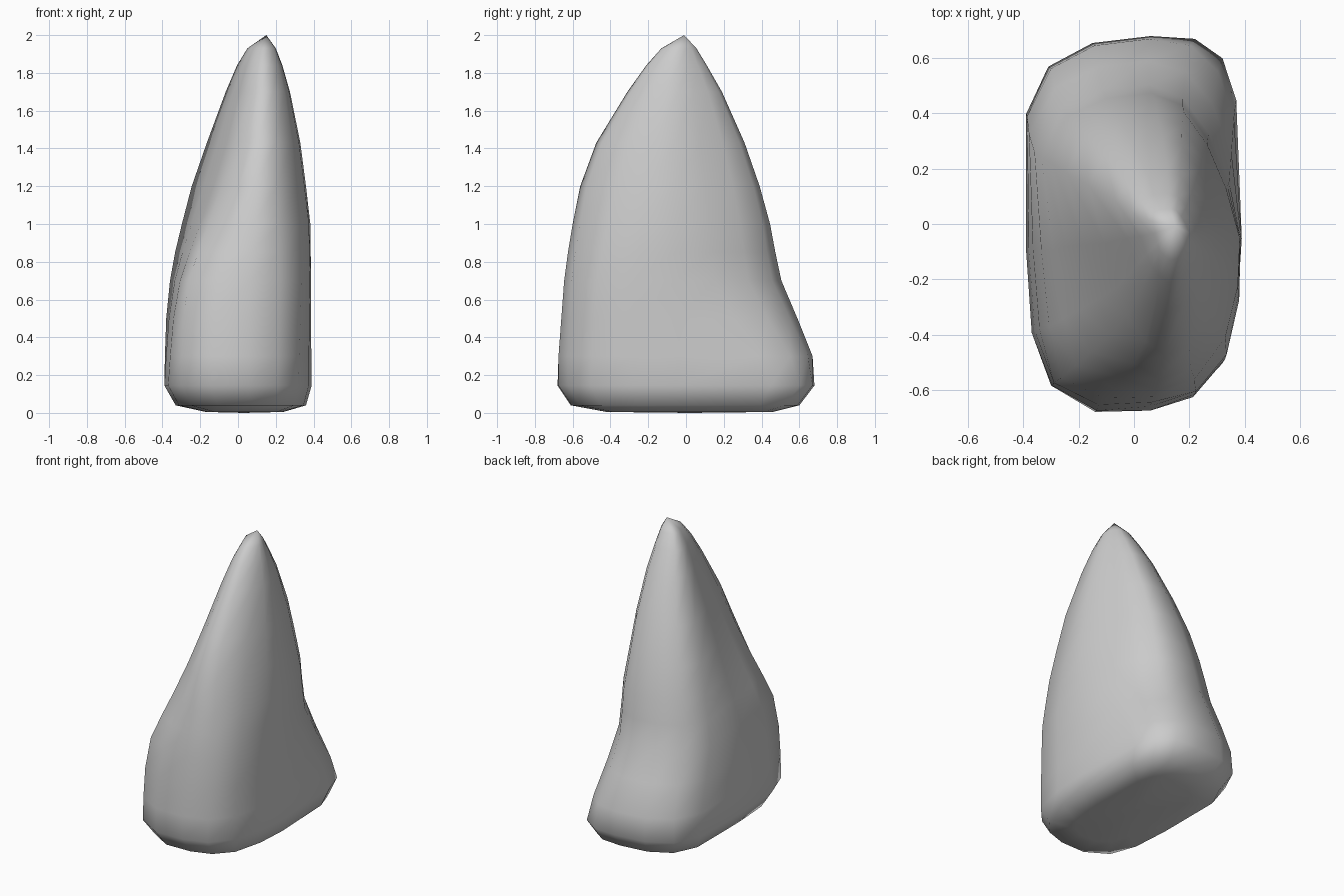
import bpy, bmesh

# Plan outlines, counter-clockwise from the front: foot, flared lower part, chamfered upper part
FOOT = [(.06, -.67), (.21, -.62), (.32, -.5), (.375, -.28), (.39, -.05), (.37, .45),
        (.32, .6), (.22, .67), (.06, .68), (-.15, .655), (-.31, .57), (-.39, .4),
        (-.39, -.1), (-.37, -.39), (-.3, -.58), (-.14, -.675)]
LOW = [(.06, -.65), (.225, -.61), (.335, -.48), (.38, -.28), (.385, -.05), (.345, .16),
       (.27, .34), (.175, .47), (.05, .52), (-.12, .5), (-.27, .43), (-.37, .27),
       (-.35, -.1), (-.325, -.38), (-.28, -.57), (-.12, -.64)]
MID = [(.075, -.6), (.2, -.56), (.32, -.38), (.37, -.19), (.38, -.04), (.32, .13),
       (.25, .29), (.165, .41), (.07, .445), (-.08, .43), (-.22, .37), (-.3, .22),
       (-.22, -.06), (-.155, -.27), (-.105, -.41), (-.015, -.53)]

# Extents at each height: z, x min, x max, y min, y max
LEVELS = [(.005, -.17, .24, -.42, .46), (.04, -.33, .36, -.61, .60),
          (.145, -.39, .39, -.68, .68), (.3, -.387, .388, -.675, .67),
          (.5, -.38, .387, -.66, .59), (.7, -.36, .386, -.645, .505),
          (.85, -.333, .385, -.625, .473), (1.0, -.297, .383, -.60, .445),
          (1.2, -.245, .36, -.56, .39), (1.43, -.165, .33, -.475, .31),
          (1.7, -.065, .275, -.31, .19), (1.84, -.005, .235, -.21, .11),
          (1.93, .05, .2, -.13, .055)]


def unit(outline):
    xs, ys = zip(*outline)
    return [((x - min(xs)) / (max(xs) - min(xs)), (y - min(ys)) / (max(ys) - min(ys)))
            for x, y in outline]


def outline_at(z):
    if z < .65:
        a, b, t = FOOT, LOW, max(0, (z - .15) / .5)
    else:
        a, b, t = LOW, MID, min(1, (z - .65) / .65)
    return [(p + (r - p) * t, q + (s - q) * t)
            for (p, q), (r, s) in zip(unit(a), unit(b))]


bm = bmesh.new()
rings = []
for z, x0, x1, y0, y1 in LEVELS:
    rings.append([bm.verts.new((x0 + u * (x1 - x0), y0 + v * (y1 - y0), z))
                  for u, v in unit(outline_at(z))])

# Side walls
n = len(FOOT)
for low, high in zip(rings, rings[1:]):
    for i in range(n):
        j = (i + 1) % n
        bm.faces.new((low[i], low[j], high[j], high[i]))

# Pointed tip and nearly flat underside
tip = bm.verts.new((.15, -.01, 2))
base = bm.verts.new((.03, .02, 0))
for i in range(n):
    j = (i + 1) % n
    bm.faces.new((rings[-1][i], rings[-1][j], tip))
    bm.faces.new((rings[0][j], rings[0][i], base))
bmesh.ops.recalc_face_normals(bm, faces=bm.faces)
for f in bm.faces:
    f.smooth = True

mesh = bpy.data.meshes.new("pointed_rock")
bm.to_mesh(mesh)
bm.free()
bpy.context.collection.objects.link(bpy.data.objects.new("pointed_rock", mesh))
